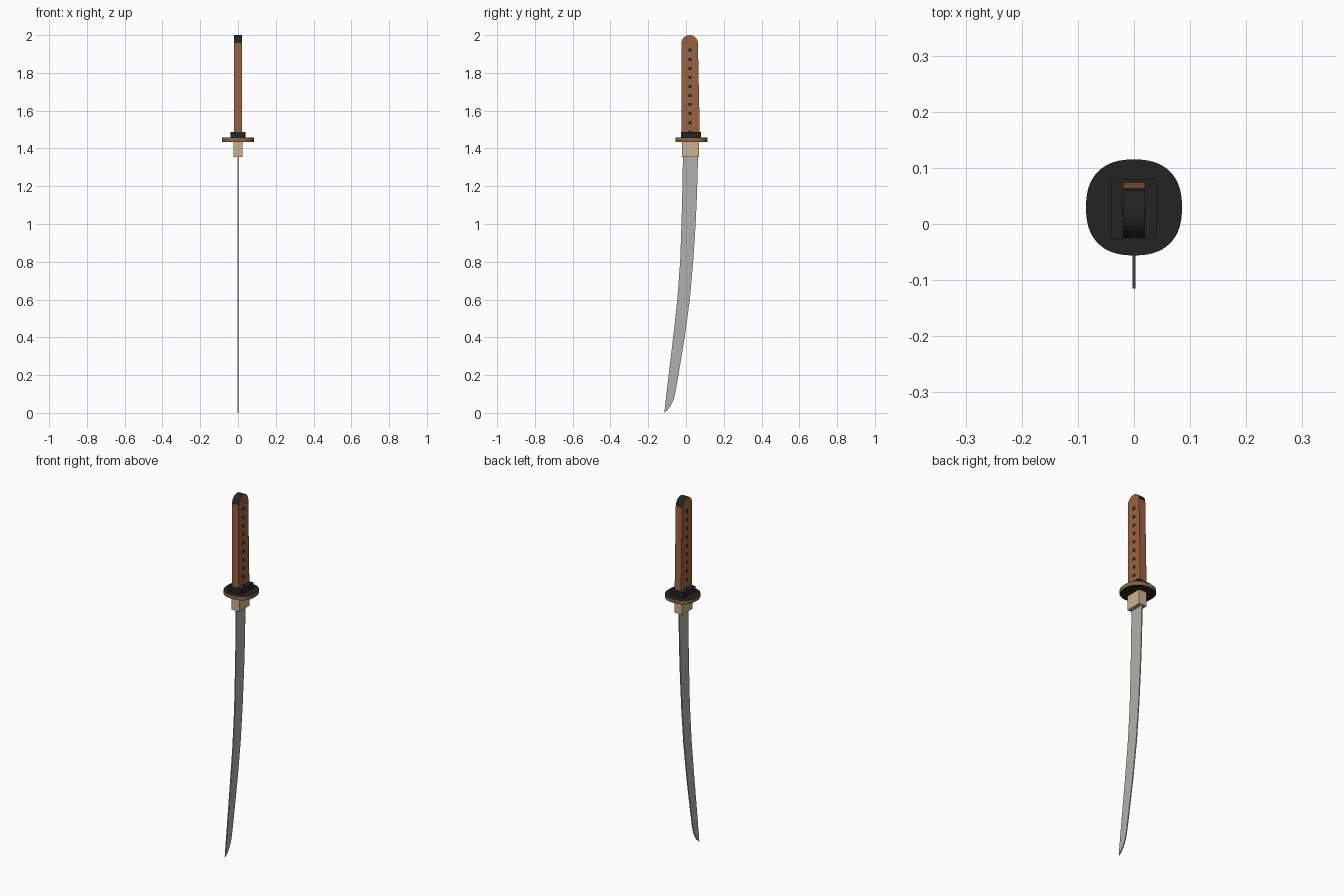
import bpy, bmesh, math
from mathutils import Vector

if "Cube" in bpy.data.objects:
    bpy.data.objects.remove(bpy.data.objects["Cube"])


def material(name, rgb):
    """Flat colour from sRGB 0-255 values."""
    m = bpy.data.materials.new(name)
    lin = [((c / 255 + 0.055) / 1.055) ** 2.4 for c in rgb]
    m.diffuse_color = (*lin, 1)
    m.use_nodes = True
    m.node_tree.nodes["Principled BSDF"].inputs["Base Color"].default_value = m.diffuse_color
    return m


BROWN = material("handle brown", (154, 98, 66))
RIM = material("guard rim brown", (136, 102, 72))
BLACK = material("black", (36, 36, 36))
TAN = material("collar tan", (205, 178, 142))
STEEL = material("steel grey", (176, 176, 173))


def prism(name, points, direction, mats, rule=None):
    """Extrude a closed outline along a vector; rule picks the material per face."""
    bm = bmesh.new()
    face = bm.faces.new([bm.verts.new(p) for p in points])
    ext = bmesh.ops.extrude_face_region(bm, geom=[face], use_keep_orig=True)
    verts = [g for g in ext["geom"] if isinstance(g, bmesh.types.BMVert)]
    bmesh.ops.translate(bm, verts=verts, vec=Vector(direction))
    bmesh.ops.recalc_face_normals(bm, faces=bm.faces)
    bm.normal_update()
    if rule:
        for f in bm.faces:
            f.material_index = rule(f)
    mesh = bpy.data.meshes.new(name)
    bm.to_mesh(mesh)
    bm.free()
    for m in mats:
        mesh.materials.append(m)
    ob = bpy.data.objects.new(name, mesh)
    bpy.context.collection.objects.link(ob)
    return ob


def side_prism(name, yz, half, mats, rule=None):
    """Side profile (y, z) given thickness along x."""
    return prism(name, [(-half, y, z) for y, z in yz], (2 * half, 0, 0), mats, rule)


def box(name, half_x, y0, y1, z0, z1, mat):
    return side_prism(name, [(y0, z0), (y1, z0), (y1, z1), (y0, z1)], half_x, [mat])


# Curved blade with swept tip
blade = [(-0.016, 1.37), (-0.020, 1.15), (-0.024, 1.0), (-0.031, 0.8),
         (-0.046, 0.6), (-0.068, 0.4), (-0.092, 0.2), (-0.115, 0.0),
         (-0.097, 0.015), (-0.080, 0.04), (-0.066, 0.07), (-0.056, 0.11),
         (-0.040, 0.2), (-0.007, 0.4), (0.020, 0.6), (0.038, 0.8),
         (0.051, 1.0), (0.058, 1.15), (0.064, 1.37)]
side_prism("blade", blade, 0.0028, [STEEL])

# Blade collar under the guard
box("blade_collar", 0.024, -0.022, 0.068, 1.355, 1.436, TAN)

# Rounded-square guard: black faces, brown rim
n, r, e = 56, 0.0855, 2 / 2.4
outline = []
for i in range(n):
    c, s = math.cos(2 * math.pi * i / n), math.sin(2 * math.pi * i / n)
    outline.append((math.copysign(r * abs(c) ** e, c),
                    0.0295 + math.copysign(r * abs(s) ** e, s), 1.435))
prism("guard", outline, (0, 0, 0.022), [RIM, BLACK],
      lambda f: 1 if abs(f.normal.z) > 0.5 else 0)

# Black spacer above the guard
box("guard_spacer", 0.041, -0.026, 0.079, 1.456, 1.487, BLACK)

# Handle with rounded end; the end surface is black
grip = [(-0.024, 1.48), (0.073, 1.48)]
for i in range(17):
    a = math.pi * i / 16
    grip.append((0.0195 + 0.0435 * math.cos(a), 1.957 + 0.043 * math.sin(a)))
side_prism("handle", grip, 0.02, [BROWN, BLACK],
           lambda f: 1 if f.calc_center_median().z > 1.957 and abs(f.normal.x) < 0.5 else 0)

# Row of small dark inlays on both sides of the grip
for i in range(10):
    z = 1.92 - 0.048 * i
    box(f"handle_inlay_{i + 1}", 0.0206, 0.013, 0.030, z - 0.008, z + 0.008, BLACK)
